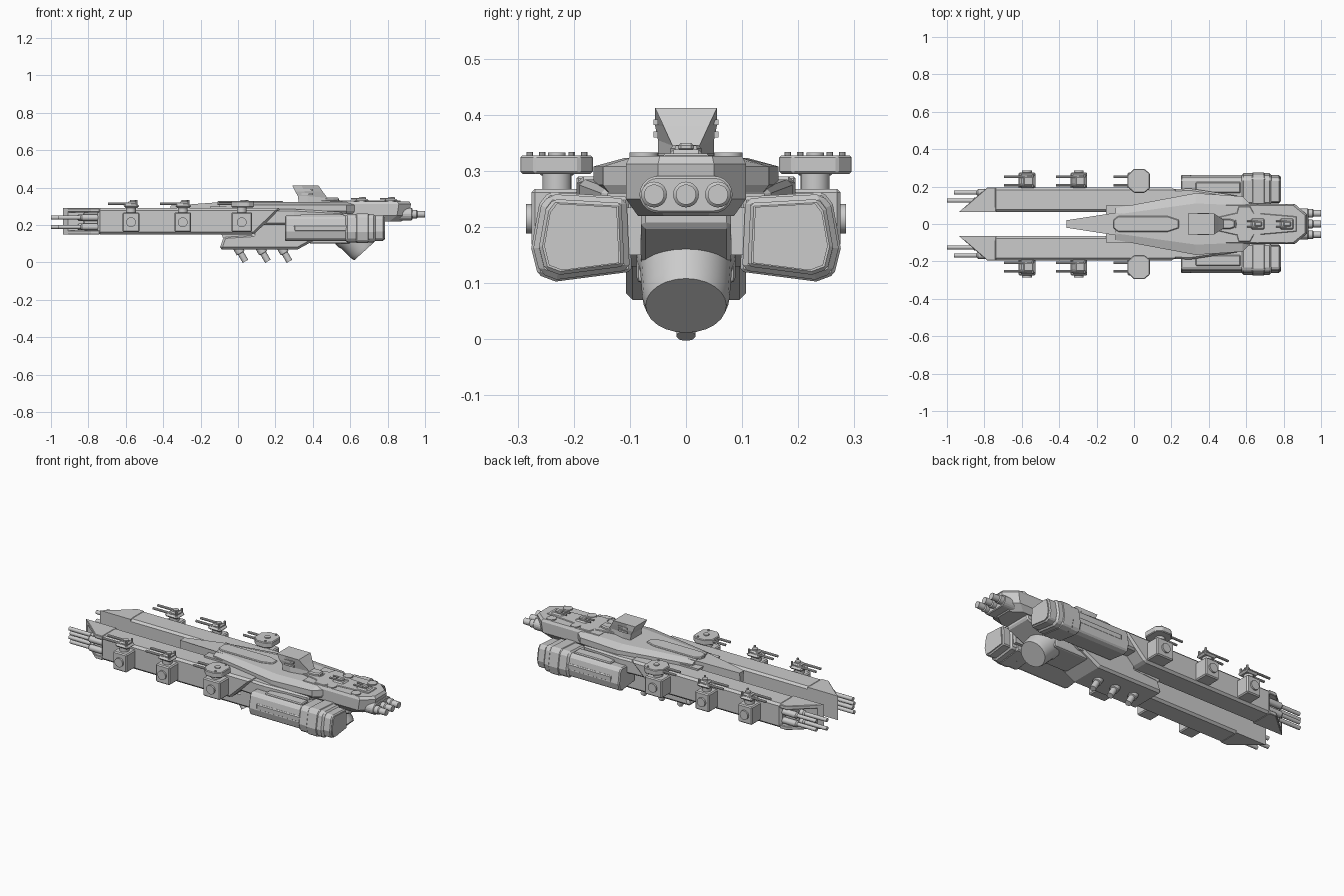
import bpy, bmesh, math
from mathutils import Vector

if "Cube" in bpy.data.objects:
    bpy.data.objects.remove(bpy.data.objects["Cube"])


def loft(name, rings, bevel=0.0, seg=1):
    """Solid skin through rings of equal point count, capped at both ends."""
    bm = bmesh.new()
    vs = [[bm.verts.new(p) for p in r] for r in rings]
    n = len(rings[0])
    for a, b in zip(vs, vs[1:]):
        for i in range(n):
            bm.faces.new((a[i], a[(i + 1) % n], b[(i + 1) % n], b[i]))
    bm.faces.new(vs[0])
    bm.faces.new(vs[-1])
    bmesh.ops.recalc_face_normals(bm, faces=bm.faces[:])
    me = bpy.data.meshes.new(name)
    bm.to_mesh(me)
    bm.free()
    ob = bpy.data.objects.new(name, me)
    bpy.context.collection.objects.link(ob)
    if bevel:
        m = ob.modifiers.new("bevel", 'BEVEL')
        m.width, m.segments, m.limit_method = bevel, seg, 'ANGLE'
        m.angle_limit = math.radians(35)
    return ob


def prism(name, pts, axis, lo, hi, bevel=0.0, seg=1):
    put = {'x': lambda a, b, t: (t, a, b), 'y': lambda a, b, t: (a, t, b),
           'z': lambda a, b, t: (a, b, t)}[axis]
    return loft(name, [[put(a, b, t) for a, b in pts] for t in (lo, hi)], bevel, seg)


def box(name, x0, x1, y0, y1, z0, z1, bevel=0.0):
    return prism(name, [(x0, y0), (x1, y0), (x1, y1), (x0, y1)], 'z', z0, z1, bevel)


def tube(name, p, q, stations, n=20):
    """Round part from p to q; stations are (fraction, radius)."""
    p, q = Vector(p), Vector(q)
    rot = (q - p).to_track_quat('Z', 'Y')
    rings = [[p.lerp(q, t) + rot @ Vector((r * math.cos(k * math.tau / n),
              r * math.sin(k * math.tau / n), 0)) for k in range(n)] for t, r in stations]
    ob = loft(name, rings)
    bpy.context.view_layer.objects.active = ob
    bpy.ops.object.select_all(action='DESELECT')
    ob.select_set(True)
    bpy.ops.object.shade_smooth_by_angle(angle=math.radians(30))
    return ob


def rod(name, p, q, r, n=16):
    return tube(name, p, q, [(0, r), (1, r)], n)


def sym(half):
    """Mirror an (x, y) half outline across y = 0."""
    return half + [(x, -y) for x, y in reversed(half)]


# Central keel, spine and decks
prism("keel", [(-.1, .07), (.32, .07), (.43, .13), (.5, .22), (.5, .3), (.08, .3), (.08, .15), (-.075, .14)],
      'y', -.107, .107, .012)
prism("hull_core", [(-.08, .13), (.45, .13), (.6, .22), (.6, .3), (-.15, .3)], 'y', -.1, .1)
top = sym([(-.36, .02), (-.1, .06), (.3, .06)])
low = sym([(-.36, .015), (-.1, .06), (.3, .06)])
loft("spine", [[(x, y, .24) for x, y in low],
               [(x, y, .303 if x < -.3 else .322) for x, y in top]])
wide = sym([(-.1, .085), (.33, .165), (.58, .148), (.63, .10)])
crown = sym([(-.1, .05), (.33, .11), (.58, .10), (.62, .085)])
loft("main_deck", [[(x, y * .93, .262) for x, y in wide], [(x, y, .275) for x, y in wide],
                   [(x, y, .308) for x, y in wide], [(x, y, .323) for x, y in crown]])
prism("spine_plate", sym([(-.11, .022), (-.085, .042), (.18, .042), (.24, .022)]), 'z', .31, .329, .004)
rear = sym([(.5, .107), (.86, .107), (.925, .05)])
loft("rear_deck", [[(x - .05 * (x > .8), y * .8, .22) for x, y in rear],
                   [(x - .01 * (x > .8), y, .25) for x, y in rear],
                   [(x, y, .312) for x, y in rear],
                   [(x - .01, y * .93, .327) for x, y in rear]])
prism("deck_step", sym([(.44, .035), (.55, .06), (.56, .095), (.62, .095), (.64, .06), (.87, .04)]),
      'z', .318, .331, .003)

# Bridge tower, sweeping forward at the top and tapering aft
prof = [(.29, .412, .055), (.305, .38, .055), (.32, .355, .05), (.325, .31, .05)]
aft = [(.43, .412, .055), (.452, .38, .04), (.478, .345, .024), (.5, .31, .024)]
loft("bridge", [[(a[0], -a[2], a[1]), (a[0] + .05, -a[2] - .0, a[1]), (b[0], -b[2], b[1]),
                 (b[0], b[2], b[1]), (a[0] + .05, a[2], a[1]), (a[0], a[2], a[1])]
                for a, b in zip(prof, aft)])
prism("bridge_foot", sym([(.44, .028), (.51, .028), (.54, .018)]), 'z', .31, .346, .006)
for s in (-1, 1):
    for k in range(2):
        box("bridge_window", .34, .40, s * .05, s * .0575, .36 + k * .022, .37 + k * .022)

# Stern gun cluster in a stadium housing
arc = [(sg * .05 + .033 * math.cos(a), .258 + .033 * math.sin(a))
       for sg, st in ((1, -90), (-1, 90)) for a in [math.radians(st + 18 * i) for i in range(11)]]
prism("stern_housing", arc, 'x', .84, .932, .004)
for y in (-.057, 0, .057):
    tube("stern_gun", (.9, y, .258), (1, y, .258), [(0, .023), (.55, .023), (.6, .018), (1, .018)])

# Deck domes and small deck turrets
for x in (.66, .815):
    for s in (-1, 1):
        rod("deck_disc", (x, s * .075, .32), (x, s * .075, .333), .026, 20)
    box("deck_turret", x - .035, x + .04, -.03, .03, .322, .338, .008)
    box("deck_turret_cap", x - .015, x + .025, -.014, .014, .335, .35, .005)
    for s in (-1, 1):
        rod("deck_turret_gun", (x, s * .015, .341), (x - .055, s * .015, .341), .005, 10)

# Belly hull and tilted nozzle
prism("belly_hull", [(-.088, .10), (.088, .10), (.088, .195), (.07, .22), (-.07, .22), (-.088, .195)],
      'x', .38, .60, .01, 2)
loft("belly_fairing", [[(.60, y, z) for y, z in ((-.08, .12), (.08, .12), (.08, .218), (-.08, .218))],
                       [(.78, y, z) for y, z in ((-.08, .2), (.08, .2), (.08, .24), (-.08, .24))]], .008)
tube("belly_nozzle", (.48, 0, .275), (.675, 0, .06),
     [(0, .088), (.62, .088), (.68, .082), (.93, .078), (1, .072)], 24)

# Belly guns
for x in (0, .12, .235):
    tube("belly_gun", (x - .012, 0, .095), (x + .04, 0, .006),
         [(0, .024), (.5, .024), (.52, .017), (1, .017)])

pod = [(.11, .13), (.225, .115), (.252, .125), (.262, .165), (.25, .232), (.236, .25), (.115, .243)]
for s in (-1, 1):
    # Forward prong with slanted rear end and recessed, angled bow
    o = [(-.75, .065), (-.75, .195), (1, .195), (1, .065)]
    loft("prong", [[(x if x < 0 else xe, s * y, z) for x, y in o] for z, xe in ((.15, .085), (.29, .23))], .012)
    tip = [(-.935, s * .065), (-.785, s * .195), (-.74, s * .195), (-.74, s * .065)]
    prism("prong_top_plate", tip, 'z', .268, .29, .003)
    prism("prong_bottom_plate", tip, 'z', .15, .172, .003)
    prism("prong_inner_wall", [(-.935, s * .065), (-.91, s * .087), (-.74, s * .087), (-.74, s * .065)],
          'z', .15, .29)
    box("gun_mount", -.83, -.74, s * .085, s * .155, .172, .268, .01)
    for y, x in ((.125, -1), (.168, -.962)):
        for z in (.19, .24):
            tube("bow_gun", (-.73, s * y, z), (x, s * y, z), [(0, .018), (.45, .018), (.48, .011), (1, .011)], 14)

    # Engine pod with collar
    prism("engine_pod", [(s * y, z) for y, z in pod], 'x', .25, .78, .006)

    def ring(f):
        return [(s * (.185 + (y - .185) * f), .182 + (z - .182) * f) for y, z in pod]
    prism("pod_collar", [(y, z) for y, z in ring(1.13)], 'x', .575, .735, .01)
    prism("pod_collar_rib", ring(1.18), 'x', .63, .70, .006)
    prism("pod_exhaust", ring(.88), 'x', .77, .785)
    box("pod_top_rail", .33, .57, s * .165, s * .225, .24, .257, .005)
    box("pod_side_rail", .3, .6, s * .245, s * .262, .165, .2, .005)
    box("pod_strut", .3, .72, s * .08, s * .15, .15, .235)
    loft("shoulder", [[(x, s * y, z) for y, z in ((.09, .2), (h, .2), (h, zt), (.09, zt))]
                      for x, h, zt in ((.1, .18, .285), (.3, .19, .285), (.56, .15, .27))], .01)

    # Sponsons with turrets
    for x, big in ((-.572, 0), (-.295, 0), (.02, 1)):
        b = .055 if big else .045
        box("sponson", x - b, x + b, s * .185, s * .275, .163, .268, .006)
        rod("sponson_port", (x, s * .27, .215), (x, s * .285, .215), .026, 20)
        rod("turret_neck", (x, s * .23, .26), (x, s * .23, .3), .026, 20)
        if big:
            prism("turret_base", [(x - .055, s * .20), (x - .055, s * .26), (x - .02, s * .295), (x + .035, s * .295),
                  (x + .065, s * .27), (x + .065, s * .19), (x + .035, s * .166), (x - .02, s * .166)],
                  'z', .295, .328, .004)
        else:
            box("turret_base", x - .04, x + .045, s * .192, s * .268, .292, .312, .01)
            box("turret_cap", x - .02, x + .035, s * .205, s * .255, .305, .325, .007)
        rod("turret_hatch", (x + .01, s * .23, .31), (x + .01, s * .23, .333), .016, 14)
        for d in (-.022, .022):
            y = s * (.23 + d)
            z = .313
            rod("turret_gun", (x, y, z), (x - (.13 if big else .122), y, z), .007, 10)
            rod("turret_stud", (x + .03, s * (.23 + d * (2.2 if big else 1.2)), .305),
                (x + .03, s * (.23 + d * (2.2 if big else 1.2)), .334), .006, 10)
